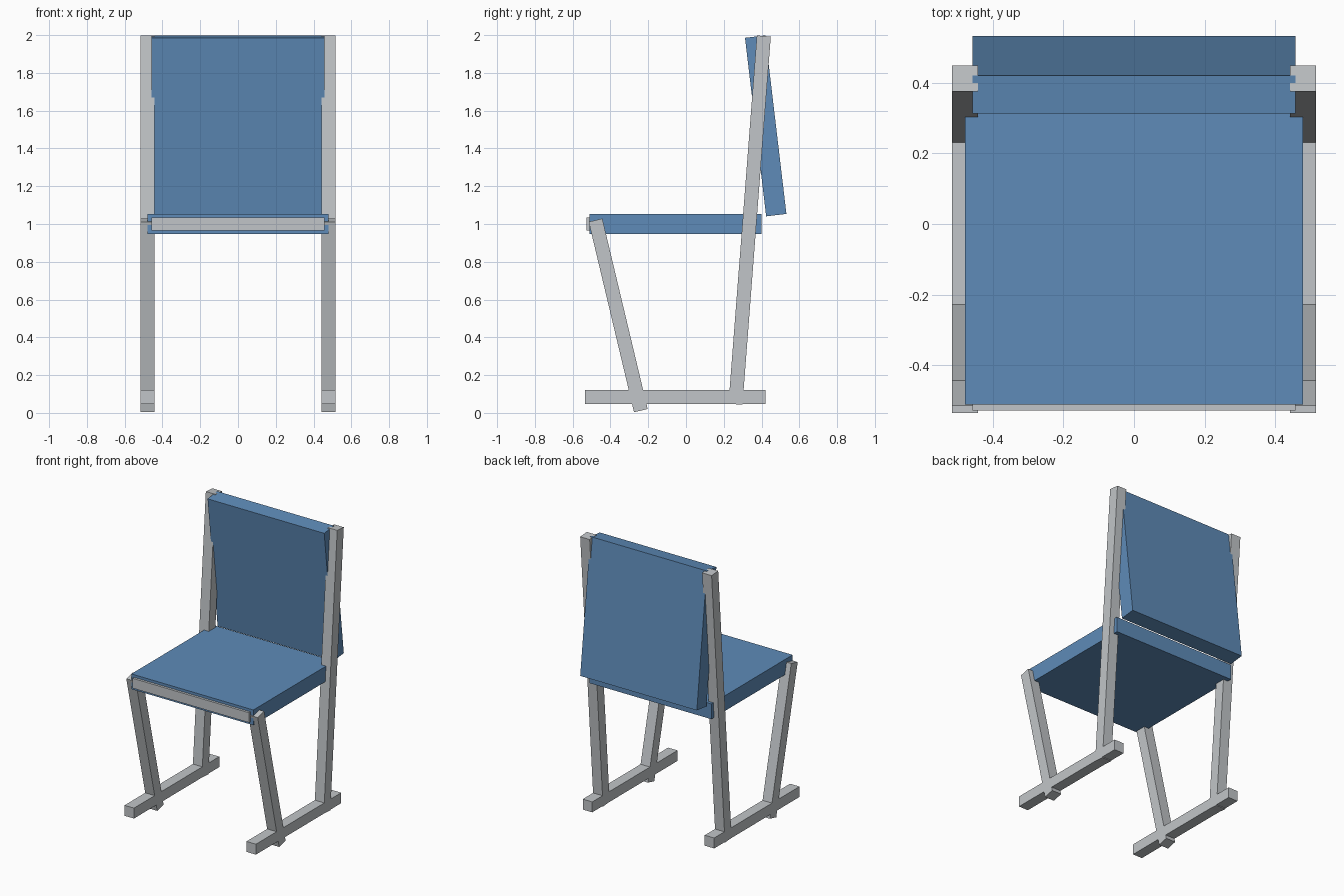
import bpy
from math import atan2
from mathutils import Matrix, Vector

cube = bpy.data.objects.get("Cube")
if cube:
    bpy.data.objects.remove(cube)


def material(name, rgb):
    mat = bpy.data.materials.new(name)
    mat.use_nodes = True
    color = (*rgb, 1)
    mat.diffuse_color = color
    mat.node_tree.nodes["Principled BSDF"].inputs["Base Color"].default_value = color
    return mat


blue = material("blue upholstery", (0.112, 0.258, 0.479))
grey = material("grey metal", (0.535, 0.56, 0.58))


def bar(name, mat, x, width, thickness, start, end):
    """Box running between two (y, z) points, centred on x."""
    a, b = Vector((x, *start)), Vector((x, *end))
    d = b - a
    bpy.ops.mesh.primitive_cube_add(size=1)
    obj = bpy.context.object
    obj.name = name
    obj.data.transform(Matrix.Diagonal((width, thickness, d.length, 1)))
    obj.rotation_euler.x = atan2(-d.y, d.z)
    obj.location = (a + b) / 2
    obj.data.materials.append(mat)
    return obj


# Cushions
bar("seat", blue, 0, 0.956, 0.91, (-0.056, 0.946), (-0.056, 1.054))
bar("backrest", blue, 0, 0.914, 0.108, (0.478, 1.047), (0.366, 1.992))

# Rail under the front edge of the seat
bar("front_rail", grey, 0, 0.914, 0.07, (-0.493, 0.965), (-0.493, 1.035))

# Side frames: foot, slanted front leg and tall rear post
BAR = 0.074
for side, x in (("left", 0.478), ("right", -0.478)):
    bar(side + "_foot", grey, x, BAR, BAR, (-0.535, 0.085), (0.42, 0.085))
    bar(side + "_front_leg", grey, x, BAR, BAR, (-0.239, 0.012), (-0.479, 1.02))
    bar(side + "_rear_post", grey, x, BAR, BAR, (0.262, 0.046), (0.412, 1.995))
